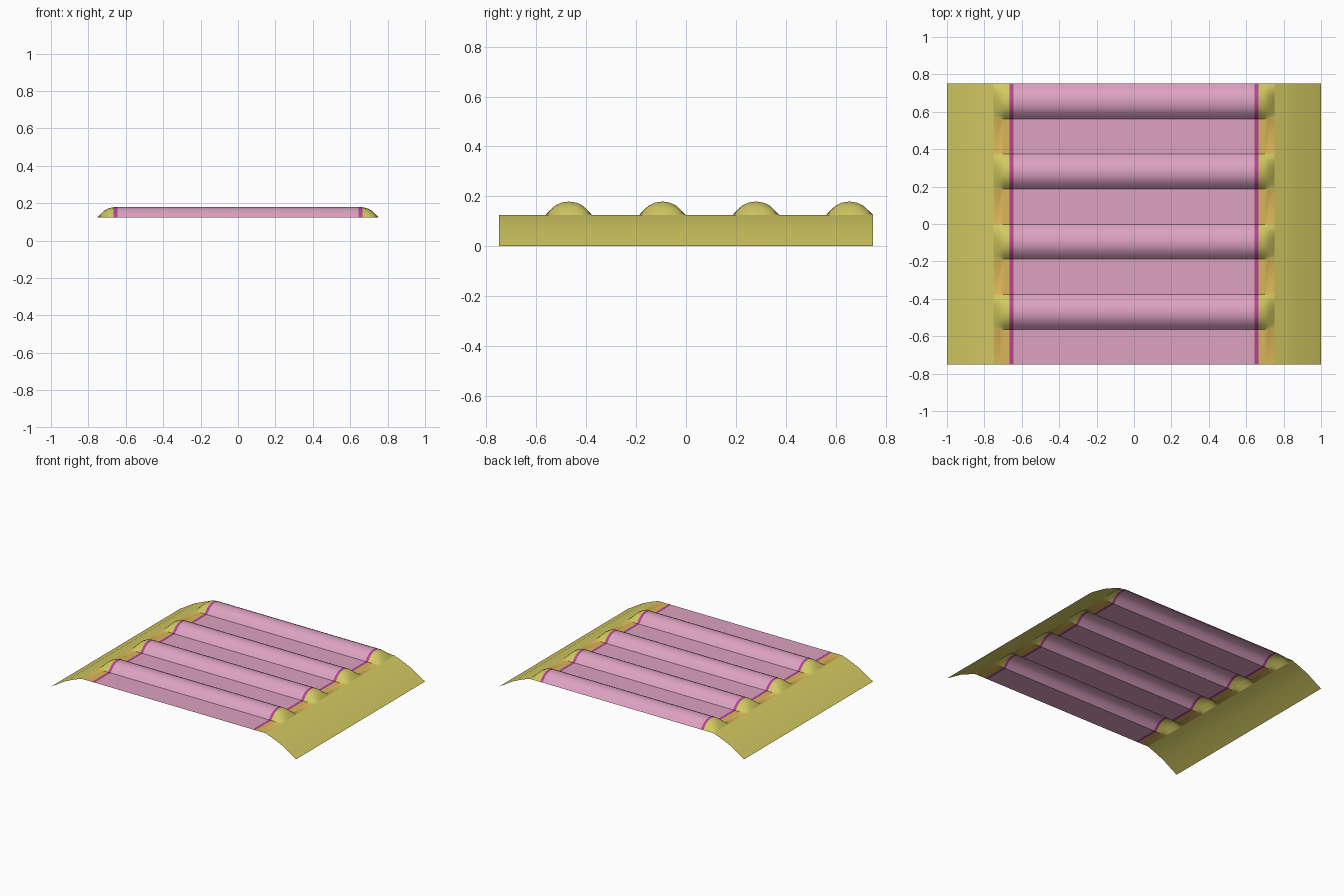
import bpy

if "Cube" in bpy.data.objects:
    bpy.data.objects.remove(bpy.data.objects["Cube"])

def material(name, color):
    m = bpy.data.materials.new(name)
    m.diffuse_color = (*color, 1)
    m.use_nodes = True
    m.node_tree.nodes["Principled BSDF"].inputs["Base Color"].default_value = m.diffuse_color
    return m

PINK = material("pink", (0.72, 0.36, 0.53))
MAGENTA = material("magenta", (0.45, 0.06, 0.30))
YELLOW = material("yellow", (0.64, 0.58, 0.12))
ORANGE = material("orange", (0.70, 0.46, 0.10))

# ridge cross-section (offset along y, height) repeated along the deck
RIDGE = [(-0.093, 0), (-0.075, 0.02), (-0.055, 0.038), (-0.03, 0.05), (0, 0.054),
         (0.03, 0.05), (0.055, 0.038), (0.075, 0.02), (0.093, 0)]
CENTRES = [-0.47, -0.095, 0.28, 0.655]
ROWS = [(-0.75, 0)] + [(c + dy, h) for c in CENTRES for dy, h in RIDGE]
ROWS[-1] = (0.75, 0)

def sheet(name, columns, mats, side=1):
    """Open surface: columns are (x, base height, ridge scale)."""
    verts = [(side * x, y, z + h * s) for x, z, s in columns for y, h in ROWS]
    n = len(ROWS)
    faces, slots = [], []
    for i in range(len(columns) - 1):
        for j in range(n - 1):
            a, b = i * n + j, (i + 1) * n + j
            f = (a, b, b + 1, a + 1)
            faces.append(f if side > 0 else f[::-1])
            raised = ROWS[j][1] + ROWS[j + 1][1] > 0
            slots.append(1 if raised and len(mats) > 1 else 0)
    me = bpy.data.meshes.new(name)
    me.from_pydata(verts, [], faces)
    for m in mats:
        me.materials.append(m)
    me.polygons.foreach_set("material_index", slots)
    ob = bpy.data.objects.new(name, me)
    bpy.context.collection.objects.link(ob)
    bpy.ops.object.select_all(action='DESELECT')
    ob.select_set(True)
    bpy.context.view_layer.objects.active = ob
    bpy.ops.object.shade_smooth_by_angle(angle=0.5)
    return ob

Z = 0.125
# central ridged deck
sheet("ridged_deck", [(-0.645, Z, 1), (0, Z, 1), (0.645, Z, 1)], [PINK])

for side, label in ((1, "right"), (-1, "left")):
    # thin trim band, ledge with tapered ridge ends, and sloping bank
    sheet(label + "_trim", [(0.645, Z, 1), (0.665, Z, 1)], [MAGENTA], side)
    sheet(label + "_ledge", [(0.665, Z, 1), (0.695, Z, 0.87), (0.72, Z, 0.6), (0.75, Z, 0)],
          [ORANGE, YELLOW], side)
    sheet(label + "_bank", [(0.75, Z, 0), (0.80, 0.107, 0), (0.88, 0.073, 0), (1.0, 0.0, 0)],
          [YELLOW], side)
